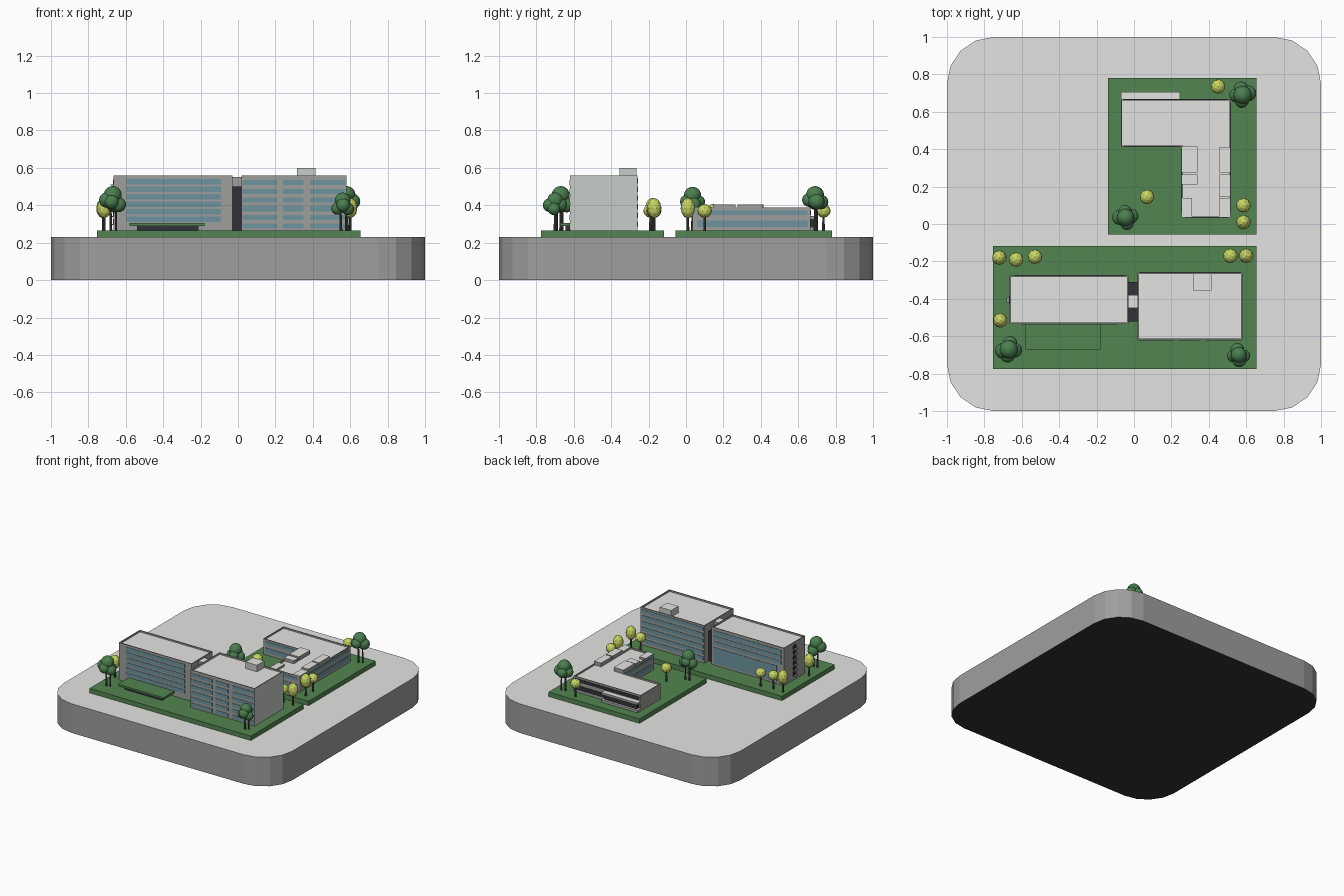
import bpy, bmesh, math, random
from mathutils import Matrix, Vector

if "Cube" in bpy.data.objects:
    bpy.data.objects.remove(bpy.data.objects["Cube"])

random.seed(4)
G = 0.265  # lawn level


def mat(name, r, g, b):
    m = bpy.data.materials.new(name)
    m.diffuse_color = (r, g, b, 1)
    m.use_nodes = True
    m.node_tree.nodes["Principled BSDF"].inputs["Base Color"].default_value = m.diffuse_color
    return m


PAVE = mat("light grey paving", 0.775, 0.775, 0.76)
WALL = mat("mid grey wall", 0.345, 0.345, 0.335)
PALE = mat("pale wall", 0.58, 0.61, 0.58)
LAWN = mat("lawn green", 0.088, 0.235, 0.083)
GLASS = mat("window blue", 0.155, 0.295, 0.345)
DARK = mat("dark slate", 0.03, 0.032, 0.04)
LEAF = mat("leaf green", 0.07, 0.21, 0.08)
LIME = mat("lime green", 0.58, 0.66, 0.13)
BARK = mat("bark", 0.08, 0.085, 0.07)


def finish(name, bm, *mats):
    bmesh.ops.recalc_face_normals(bm, faces=bm.faces)
    me = bpy.data.meshes.new(name)
    bm.to_mesh(me)
    bm.free()
    ob = bpy.data.objects.new(name, me)
    for m in mats:
        me.materials.append(m)
    bpy.context.collection.objects.link(ob)
    return ob


def boxes(name, m, *list_of, top=None):
    """One object made of boxes (x0, x1, y0, y1, z0, z1), with an optional top colour."""
    bm = bmesh.new()
    for x0, x1, y0, y1, z0, z1 in list_of:
        mx = Matrix.Translation(((x0 + x1) / 2, (y0 + y1) / 2, (z0 + z1) / 2)) @ \
            Matrix.Diagonal((x1 - x0, y1 - y0, z1 - z0, 1))
        bmesh.ops.create_cube(bm, size=1, matrix=mx)
    bm.normal_update()
    if top:
        for f in bm.faces:
            f.material_index = int(f.normal.z > 0.9)
    return finish(name, bm, m, *([top] if top else []))


def prism(name, pts, z0, z1, *mats, rim=0, pale=None):
    """Extruded outline; slot 1 is the top, slot 2 an end wall chosen by direction; rim makes a parapet."""
    bm = bmesh.new()
    f = bm.faces.new([bm.verts.new((x, y, z0)) for x, y in pts])
    r = bmesh.ops.extrude_face_region(bm, geom=[f])
    bmesh.ops.translate(bm, vec=(0, 0, z1 - z0), verts=[v for v in r["geom"] if isinstance(v, bmesh.types.BMVert)])
    bmesh.ops.recalc_face_normals(bm, faces=bm.faces)
    top = max(bm.faces, key=lambda q: q.calc_center_median().z)
    if rim:
        bmesh.ops.inset_individual(bm, faces=[top], thickness=rim)
        top = bmesh.ops.extrude_discrete_faces(bm, faces=[top])["faces"][0]
        bmesh.ops.translate(bm, vec=(0, 0, -0.012), verts=top.verts)
        bmesh.ops.remove_doubles(bm, verts=bm.verts, dist=1e-6)
    top.material_index = 1
    if pale:
        for q in bm.faces:
            if q.normal.dot(Vector(pale)) > 0.9:
                q.material_index = 2
    return finish(name, bm, *mats)


def rect(x0, x1, y0, y1):
    return [(x0, y0), (x1, y0), (x1, y1), (x0, y1)]


T = 0.003  # window plate thickness


def bands_y(cols, y, side, rows):
    return [(a, b, min(y, y + side * T), max(y, y + side * T), z0, z1) for a, b in cols for z0, z1 in rows]


def bands_x(cols, x, side, rows):
    return [(min(x, x + side * T), max(x, x + side * T), a, b, z0, z1) for a, b in cols for z0, z1 in rows]


def rows(z0, pitch, h, n):
    return [(z0 + i * pitch, z0 + i * pitch + h) for i in range(n)]


# rounded base slab: paved top, grey edge, dark underside
pts = []
for k in range(4):
    cx, cy = [(0.75, 0.75), (-0.75, 0.75), (-0.75, -0.75), (0.75, -0.75)][k]
    for i in range(5):
        a = math.radians(90 * k + 22.5 * i)
        pts.append((cx + 0.25 * math.cos(a), cy + 0.25 * math.sin(a)))
prism("base_slab", pts, 0, 0.23, WALL, PAVE, DARK, pale=(0, 0, -1))

# lawns
boxes("front_lawn", LAWN, (-0.755, 0.655, -0.775, -0.118, 0.225, G))
boxes("back_lawn", LAWN, (-0.14, 0.655, -0.055, 0.78, 0.225, G))

# front left block
prism("left_block", rect(-0.665, -0.03, -0.535, -0.275), G, 0.56, WALL, PAVE, rim=0.01)
boxes("left_block_windows", GLASS,
      *bands_y([(-0.6, -0.09)], -0.535, -1, rows(0.31, 0.0405, 0.029, 6)),
      *bands_y([(-0.64, -0.05)], -0.275, 1, rows(0.425, 0.042, 0.029, 3)),
      *bands_y([(-0.6, -0.05)], -0.275, 1, [(0.28, 0.405)]))
boxes("end_windows", DARK, *bands_x([(-0.425, -0.385)], -0.665, -1, rows(0.3, 0.042, 0.028, 6)))
boxes("end_balconies", WALL, *[(-0.682, -0.665, -0.42, -0.39, z, z + 0.006) for z, _ in rows(0.295, 0.042, 0, 6)])

# front right block with rooftop box
prism("right_block", rect(0.02, 0.58, -0.62, -0.26), G, 0.56, WALL, PAVE, PALE, rim=0.01, pale=(1, 0, 0))
boxes("right_block_windows", GLASS,
      *bands_y([(0.025, 0.21), (0.24, 0.35), (0.385, 0.575)], -0.62, -1, rows(0.275, 0.0465, 0.027, 6)),
      *bands_y([(0.03, 0.57)], -0.26, 1, rows(0.285, 0.0465, 0.029, 6)))
boxes("rooftop_box", PALE, (0.315, 0.415, -0.355, -0.265, 0.54, 0.60), top=PAVE)

# link between the blocks
boxes("link_walls", DARK, (-0.03, 0.02, -0.52, -0.31, G, 0.5))
boxes("link_walkway", WALL, (-0.03, 0.02, -0.45, -0.38, 0.5, 0.55), top=PAVE)

# entrance pavilion with planted roof
boxes("pavilion_roof", LAWN, (-0.58, -0.18, -0.67, -0.535, 0.29, 0.305))
boxes("pavilion_walls", DARK, (-0.54, -0.21, -0.645, -0.535, G, 0.29))

# low L-shaped building
prism("low_block", [(-0.07, 0.415), (0.255, 0.415), (0.255, 0.035), (0.515, 0.035), (0.515, 0.665), (-0.07, 0.665)],
      G, 0.387, WALL, PAVE, rim=0.008)
LR = [(0.285, 0.32), (0.348, 0.373)]
boxes("low_block_windows", GLASS,
      *bands_x([(0.06, 0.65)], 0.515, 1, LR), *bands_x([(0.06, 0.4)], 0.255, -1, LR),
      *bands_y([(-0.05, 0.245)], 0.415, -1, LR), *bands_y([(0.275, 0.5)], 0.035, -1, LR))
boxes("low_block_back_windows", DARK, *bands_y([(-0.06, 0.5)], 0.665, 1, LR))
boxes("low_rooftop_boxes", WALL,
      (0.255, 0.34, 0.275, 0.415, 0.37, 0.405), (0.255, 0.34, 0.21, 0.265, 0.37, 0.4),
      (0.255, 0.31, 0.035, 0.14, 0.37, 0.392), (0.455, 0.515, 0.275, 0.41, 0.37, 0.405),
      (0.455, 0.515, 0.145, 0.265, 0.37, 0.405), (0.455, 0.515, 0.035, 0.14, 0.37, 0.392), top=PAVE)
# rear porch
boxes("rear_porch_slabs", WALL, (-0.07, 0.245, 0.665, 0.705, 0.325, 0.343),
      (-0.07, 0.245, 0.665, 0.705, G, 0.285), top=PAVE)
boxes("rear_porch_glazing", DARK, (-0.055, 0.23, 0.665, 0.69, 0.285, 0.325))


def trunk(bm, p, q, r):
    p, q = Vector(p), Vector(q)
    d = q - p
    mx = Matrix.Translation((p + q) / 2) @ d.to_track_quat('Z', 'Y').to_matrix().to_4x4()
    bmesh.ops.create_cone(bm, cap_ends=True, segments=8, radius1=r, radius2=r * 0.6, depth=d.length, matrix=mx)


# broad trees: a few large smooth crowns on forked trunks
for n, (x, y, z, s) in enumerate([(-0.67, -0.67, 0.425, 1.05), (0.56, -0.7, 0.40, 0.92),
                                  (-0.045, 0.035, 0.425, 1.0), (0.58, 0.69, 0.425, 1.05)]):
    bm = bmesh.new()
    blobs = [(0, 0, 0.028, 0.046)]
    for i in range(4):
        a = i * math.pi / 2 + random.uniform(-0.3, 0.3)
        blobs.append((0.031 * math.cos(a), 0.031 * math.sin(a), random.uniform(-0.025, 0.01), random.uniform(0.035, 0.041)))
    for bx, by, bz, r in blobs:
        bmesh.ops.create_icosphere(bm, subdivisions=3, radius=r * s,
                                   matrix=Matrix.Translation((x + bx * s, y + by * s, z + bz * s)))
    for f in bm.faces:
        f.smooth = True
    finish(f"broad_crown_{n}", bm, LEAF)
    bm = bmesh.new()
    trunk(bm, (x - 0.01, y, G - 0.005), (x - 0.012, y, z), 0.008)
    trunk(bm, (x + 0.018, y + 0.01, G - 0.005), (x + 0.018, y + 0.01, z), 0.006)
    finish(f"broad_trunk_{n}", bm, BARK)

# small lime trees: faceted crowns, round or tall
small = [(-0.72, -0.18, 1), (-0.63, -0.19, 0), (-0.53, -0.175, 0), (0.515, -0.17, 0), (0.6, -0.17, 1),
         (-0.715, -0.515, 1), (0.07, 0.145, 0), (0.585, 0.1, 0), (0.585, 0.01, 1), (0.45, 0.735, 0)]
for n, (x, y, tall) in enumerate(small):
    bm = bmesh.new()
    z, h = (0.385, 0.055) if tall else (0.37, 0.037)
    bmesh.ops.create_icosphere(bm, subdivisions=2, radius=1,
                               matrix=Matrix.Translation((x, y, z)) @ Matrix.Diagonal((0.039, 0.039, h, 1)))
    finish(f"small_crown_{n}", bm, LIME)
    bm = bmesh.new()
    trunk(bm, (x, y, G - 0.005), (x, y, z), 0.008)
    finish(f"small_trunk_{n}", bm, BARK)
